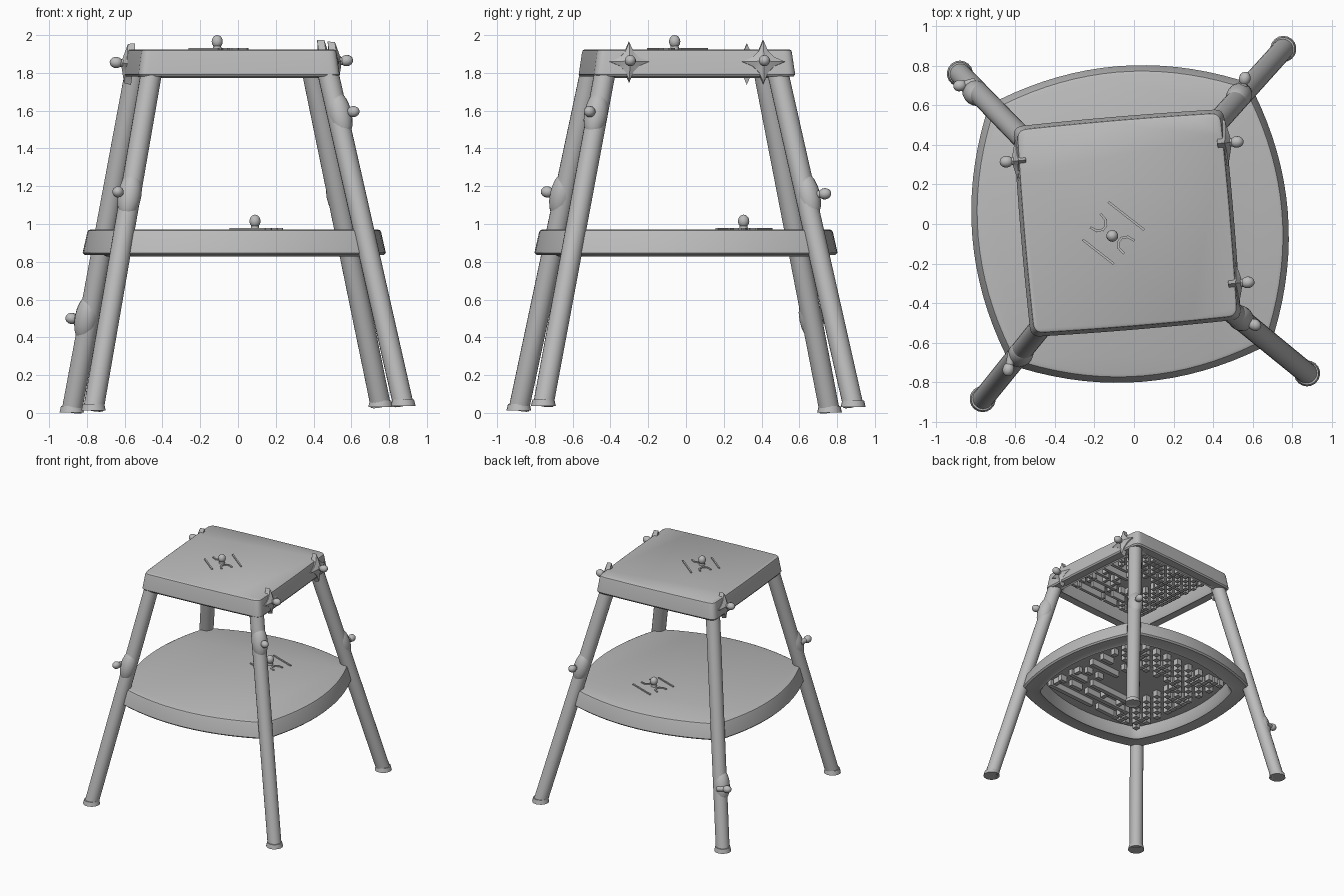
import bpy, bmesh, math, random
from mathutils import Vector, Matrix

if "Cube" in bpy.data.objects:
    bpy.data.objects.remove(bpy.data.objects["Cube"])

random.seed(4)
TURN = math.radians(4.8)
grey = bpy.data.materials.new("grey")
grey.diffuse_color = (0.5, 0.5, 0.5, 1)
grey.use_nodes = True
grey.node_tree.nodes["Principled BSDF"].inputs["Base Color"].default_value = grey.diffuse_color


def finish(bm, name, angle=35):
    bmesh.ops.recalc_face_normals(bm, faces=bm.faces)
    me = bpy.data.meshes.new(name)
    bm.to_mesh(me)
    bm.free()
    me.materials.append(grey)
    ob = bpy.data.objects.new(name, me)
    bpy.context.collection.objects.link(ob)
    bpy.ops.object.select_all(action='DESELECT')
    ob.select_set(True)
    bpy.context.view_layer.objects.active = ob
    bpy.ops.object.shade_smooth_by_angle(angle=math.radians(angle))
    return ob


def frame(loc, direction):
    """Matrix whose z axis follows the direction."""
    q = Vector(direction).to_track_quat('Z', 'Y')
    return Matrix.Translation(loc) @ q.to_matrix().to_4x4()


def rod(bm, a, b, r1, r2, n=16):
    a, b = Vector(a), Vector(b)
    bmesh.ops.create_cone(bm, cap_ends=True, segments=n, radius1=r1, radius2=r2,
                          depth=(b - a).length, matrix=frame((a + b) / 2, b - a))


def box(bm, loc, size, turn=0):
    m = Matrix.Translation(loc) @ Matrix.Rotation(turn, 4, 'Z') @ Matrix.Diagonal((*size, 1))
    bmesh.ops.create_cube(bm, size=1, matrix=m)


def outline(corner, middle, end):
    """Square with bulging sides and rounded corners."""
    side = [(corner + (middle - corner) * (1 - t * t), corner * t)
            for t in (end * i / 8 for i in range(-8, 9))]
    a, b, c = Vector(side[-1]), Vector((corner, corner)), Vector((side[-1][1], side[-1][0]))
    for i in range(1, 6):
        t = i / 6
        p = a * (1 - t) ** 2 + b * 2 * t * (1 - t) + c * t * t
        side.append((p.x, p.y))
    pts = []
    for k in range(4):
        r = Matrix.Rotation(k * math.pi / 2, 2)
        pts += [r @ Vector(p) for p in side]
    return pts


def slab(name, shape, centre, bottom, top):
    """Tray-like board, hollow underneath."""
    pts = outline(*shape)
    rings = [(0.80, top - 0.05), (0.82, bottom + 0.015), (0.84, bottom - 0.008),
             (0.86, bottom), (0.985, bottom), (1.0, bottom + 0.012),
             (0.97, top - 0.018), (0.963, top - 0.006), (0.945, top)]
    bm = bmesh.new()
    rot = Matrix.Rotation(TURN, 2)
    loops = []
    for s, z in rings:
        loops.append([bm.verts.new((*(rot @ (p * s) + Vector(centre)), z)) for p in pts])
    for lo, hi in zip(loops, loops[1:]):
        for i in range(len(pts)):
            j = (i + 1) % len(pts)
            bm.faces.new((lo[i], lo[j], hi[j], hi[i]))
    bm.faces.new(loops[0])
    bm.faces.new(loops[-1])
    finish(bm, name)


def underside_ribs(name, half, clear, centre, z):
    """Broken ribs and small blocks around an open middle."""
    bm = bmesh.new()
    rot = Matrix.Rotation(TURN, 2)
    pitch = half / 9
    for i in range(-8, 9):
        for j in range(-8, 9):
            u, v = i * pitch, j * pitch
            if max(abs(u), abs(v)) < clear:
                continue
            p = rot @ Vector((u, v)) + Vector(centre)
            if v > clear or u < -clear:
                if (i + j) % 2 == 0 or random.random() < 0.3:
                    box(bm, (*p, z), (pitch * .75, pitch * .75, 0.06), TURN)
            elif j % 2 == 0 and random.random() < 0.85:
                box(bm, (*p, z), (pitch, pitch * .6, 0.06), TURN)
            elif random.random() < 0.15:
                box(bm, (*p, z), (pitch * .6, pitch, 0.05), TURN)
    finish(bm, name)


def stud(name, ball, direction, length=0.08):
    """Small round knob on a stem."""
    bm = bmesh.new()
    d = Vector(direction).normalized()
    ball = Vector(ball)
    rod(bm, ball - d * length, ball, 0.024, 0.018, 12)
    bmesh.ops.create_uvsphere(bm, u_segments=14, v_segments=8, radius=0.03,
                              matrix=frame(ball, d) @ Matrix.Diagonal((1, 1, 1.15, 1)))
    finish(bm, name)


def star(name, loc, direction, size):
    """Pointed collar plate behind a knob."""
    bm = bmesh.new()
    m = frame(loc, direction)
    back, front = [], []
    for k in range(16):
        r = size * (1, .55, .5, .55)[k % 4]
        a = k * math.pi / 8
        x, y = r * math.cos(a), r * math.sin(a)
        back.append(bm.verts.new(m @ Vector((x, y, -0.03))))
        front.append(bm.verts.new(m @ Vector((x * .95, y * .95, 0.008))))
    tip = bm.verts.new(m @ Vector((0, 0, 0.035)))
    bm.faces.new(back)
    for k in range(16):
        n = (k + 1) % 16
        bm.faces.new((back[k], back[n], front[n], front[k]))
        bm.faces.new((front[k], front[n], tip))
    finish(bm, name)


def top_marks(name, x, y, z, turn):
    """Thin raised strokes around a board's knob."""
    bm = bmesh.new()
    r = Matrix.Rotation(turn, 2)
    strokes = [((0, .115), .23, 0), ((0, -.115), .2, 0)]
    for s in (-1, 1):
        for k in range(5):
            a = math.radians(-80 + 40 * k)
            strokes.append(((s * (.1 - .05 * math.cos(a)), .04 * math.sin(a)), .036, -s * a + math.pi / 2))
    for p, length, a in strokes:
        q = r @ Vector(p)
        box(bm, (x + q.x, y + q.y, z + 0.002), (length, 0.012, 0.012), turn + a)
    finish(bm, name)


# boards
slab("seat", (0.533, 0.54, 0.91), (-0.035, 0.005), 1.78, 1.925)
underside_ribs("seat_ribs", 0.41, 0.13, (-0.035, 0.005), 1.85)
slab("shelf", (0.66, 0.80, 0.92), (-0.02, 0.0), 0.835, 0.972)
underside_ribs("shelf_ribs", 0.54, 0.22, (-0.02, 0.0), 0.90)

# legs: foot, top, height of the swelling, knob position, knob direction
legs = {
    "front_left": ((-.765, -.885, .02), (-.45, -.495, 1.85), 1.15, (-.635, -.735, 1.17), (-.25, -1, .1)),
    "front_right": ((.875, -.755, .045), (.465, -.42, 1.85), 1.58, (.61, -.51, 1.595), (1, -.5, .1)),
    "back_right": ((.755, .885, .04), (.385, .475, 1.85), 1.15, (.56, .735, 1.16), (.2, 1, .1)),
    "back_left": ((-.88, .76, .01), (-.535, .405, 1.85), 0.5, (-.88, .70, .5), (-1, -.2, .1)),
}
for side, (foot, top, zs, ball, d) in legs.items():
    f, t = Vector(foot), Vector(top)
    bm = bmesh.new()
    rod(bm, f, t, 0.054, 0.056, 20)
    finish(bm, side + "_leg")
    bm = bmesh.new()
    lift = Vector((0, 0, 0.026))
    rod(bm, f - lift / 3, f + lift, 0.066, 0.058, 18)
    finish(bm, side + "_foot_cap")
    # swelling round the knob
    bm = bmesh.new()
    c = f.lerp(t, (zs - f.z) / (t.z - f.z)) + Vector(d).normalized() * 0.014
    bmesh.ops.create_uvsphere(bm, u_segments=18, v_segments=10, radius=1,
                              matrix=frame(c, t - f) @ Matrix.Diagonal((.063, .063, .13, 1)))
    finish(bm, side + "_leg_swelling", 60)
    stud(side + "_leg_knob", ball, d)

# knobs with star collars on the seat edges
out = Vector((math.cos(TURN), math.sin(TURN), 0.1))
back = Vector((-out.x, -out.y, 0.1))
for name, ball, d, size in (("right_front", (.575, -.295, 1.865), out, .11),
                            ("right_back", (.52, .415, 1.865), out, .12),
                            ("left", (-.645, .315, 1.855), back, .11)):
    b = Vector(ball)
    stud("seat_" + name + "_knob", b, d)
    star("seat_" + name + "_star", b - d * 0.06, d, size)

# knobs and marks on top of the boards
stud("seat_top_knob", (-.11, -.06, 1.966), (0, 0, 1), .05)
top_marks("seat_top_marks", -.11, -.05, 1.925, math.radians(-38))
stud("shelf_top_knob", (.09, .305, 1.015), (0, 0, 1), .05)
top_marks("shelf_top_marks", .09, .305, .972, math.radians(-20))
